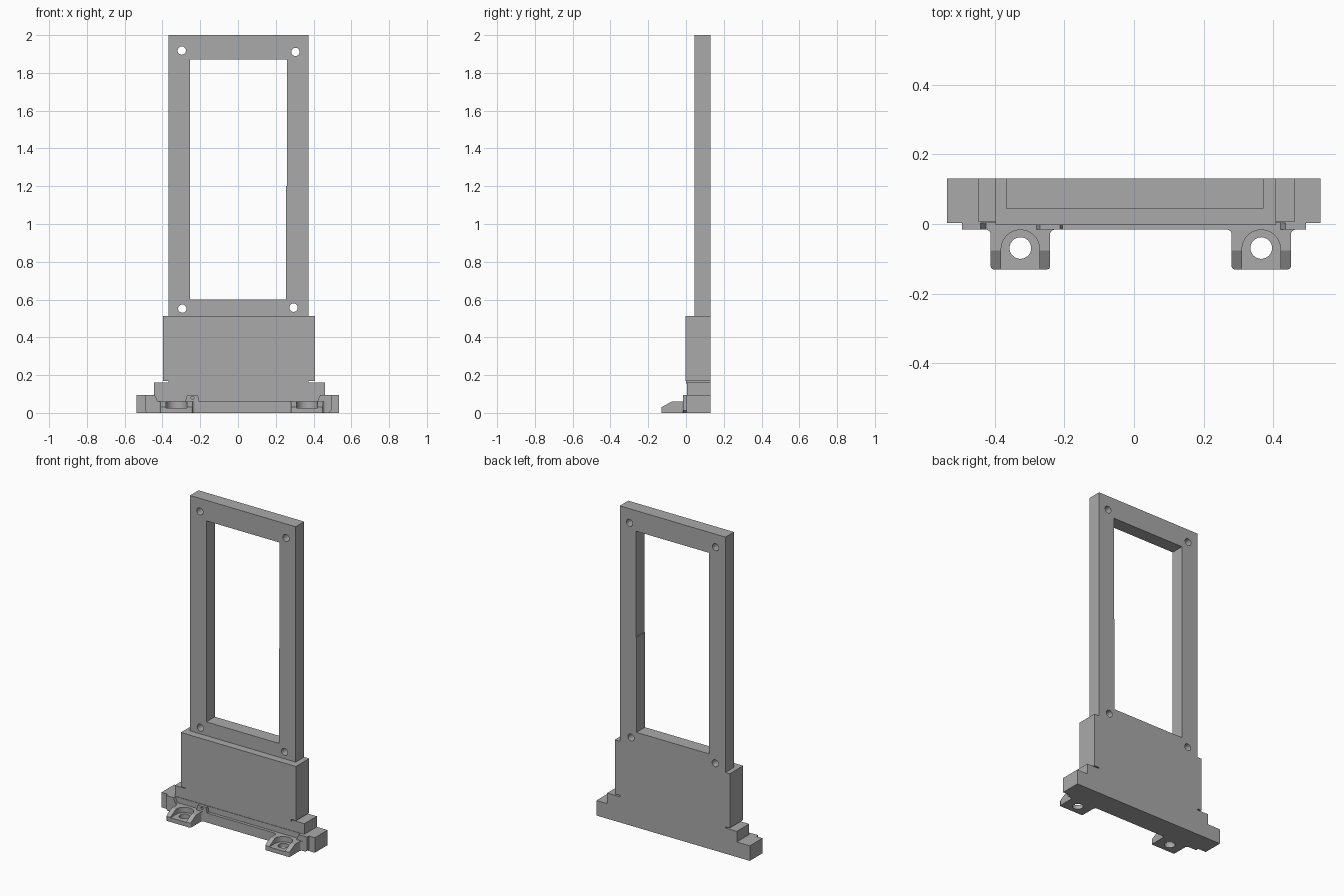
import bpy
import bmesh
from math import sin, cos, pi
from mathutils import Vector

cube = bpy.data.objects.get("Cube")
if cube:
    bpy.data.objects.remove(cube, do_unlink=True)

grey = bpy.data.materials.new("plain grey")
grey.use_nodes = True
grey.diffuse_color = (0.4, 0.4, 0.4, 1)
grey.node_tree.nodes["Principled BSDF"].inputs["Base Color"].default_value = grey.diffuse_color

# Where profile coordinates (u, v) and depth w go for each extrusion axis
PLACE = {
    "x": lambda u, v, w: (w, u, v),
    "y": lambda u, v, w: (u, w, v),
    "z": lambda u, v, w: (u, v, w),
}


def prism(name, points, axis, start, end):
    """Extrude a 2D profile along an axis."""
    bm = bmesh.new()
    face = bm.faces.new([bm.verts.new(PLACE[axis](u, v, start)) for u, v in points])
    moved = bmesh.ops.extrude_face_region(bm, geom=[face])["geom"]
    bmesh.ops.translate(bm, vec=Vector(PLACE[axis](0, 0, end - start)),
                        verts=[g for g in moved if isinstance(g, bmesh.types.BMVert)])
    bmesh.ops.recalc_face_normals(bm, faces=bm.faces)
    mesh = bpy.data.meshes.new(name)
    bm.to_mesh(mesh)
    bm.free()
    mesh.materials.append(grey)
    obj = bpy.data.objects.new(name, mesh)
    bpy.context.collection.objects.link(obj)
    return obj


def box(name, x0, x1, y0, y1, z0, z1):
    return prism(name, [(x0, y0), (x1, y0), (x1, y1), (x0, y1)], "z", z0, z1)


def arc(cx, cy, r, start, end, steps):
    return [(cx + r * cos(start + (end - start) * i / steps),
             cy + r * sin(start + (end - start) * i / steps)) for i in range(steps + 1)]


def circle(cx, cy, r, sides=32):
    return arc(cx, cy, r, 0, 2 * pi, sides)[:-1]


def cut(obj, cutters):
    """Subtract the cutters, bake the result and remove them."""
    for c in cutters:
        c.hide_render = True
        mod = obj.modifiers.new("cut", "BOOLEAN")
        mod.operation = "DIFFERENCE"
        mod.solver = "EXACT"
        mod.object = c
    graph = bpy.context.evaluated_depsgraph_get()
    baked = bpy.data.meshes.new_from_object(obj.evaluated_get(graph))
    obj.modifiers.clear()
    obj.data = baked
    for c in cutters:
        bpy.data.objects.remove(c, do_unlink=True)


BACK = 0.13

# Upright frame with its window and four screw holes
frame = box("upright_frame", -0.367, 0.372, 0.045, BACK, 0.5, 2.0)
window = [(-0.253, 0.6), (0.255, 0.6), (0.255, 1.2), (0.26, 1.2), (0.26, 1.87), (-0.253, 1.87)]
screws = [(-0.298, 1.918), (0.304, 1.911), (-0.295, 0.552), (0.294, 0.557)]
cut(frame, [prism("window_cutter", window, "y", -0.1, 0.3)]
    + [prism("screw_cutter", circle(x, z, 0.022), "y", -0.1, 0.3) for x, z in screws])

# Solid block, neck and stepped foot
box("lower_block", -0.397, 0.407, -0.003, BACK, 0.17, 0.513)
box("block_neck", -0.367, 0.372, 0.0, BACK, 0.155, 0.172)
box("foot_step", -0.446, 0.46, 0.006, BACK, 0.09, 0.162)
box("foot_base", -0.537, 0.535, 0.003, BACK, 0, 0.095)

# Front ledge: low in the middle, raised at the ends and at a small bump
ledge = [(-0.493, 0.012), (-0.481, 0), (0.482, 0), (0.494, 0.012), (0.494, 0.095),
         (0.435, 0.095), (0.42, 0.06), (-0.205, 0.06), (-0.212, 0.093), (-0.27, 0.093),
         (-0.28, 0.06), (-0.425, 0.06), (-0.44, 0.095), (-0.493, 0.095)]
front_ledge = prism("front_ledge", ledge, "y", -0.016, 0.01)
cut(front_ledge, [prism("pin_cutter", circle(-0.241, 0.08, 0.008, 16), "y", -0.1, -0.002)])


# Mounting tabs with sloped cheeks, arched recess and bolt hole
def mounting_tab(name, cx):
    half, tip, r = 0.085, -0.13, 0.014
    right = [(half + r, 0), (half + r, -0.016)]
    right += arc(half + r, -0.016 - r, r, pi / 2, pi, 5)
    right += arc(half - 0.008, tip + 0.008, 0.008, 0, -pi / 2, 4)
    outline = right + [(-x, y) for x, y in reversed(right)]
    tab = prism(name, [(cx + x, y) for x, y in outline], "z", 0, 0.06)
    arch = arc(cx, -0.072, 0.055, 0, pi, 24) + [(cx - 0.055, -0.2), (cx + 0.055, -0.2)]
    slope = [(-0.075, 0.0603), (-0.13, 0.03), (-0.2, -0.0085), (-0.2, 0.1), (-0.075, 0.1)]
    cut(tab, [
        prism("slope_cutter", slope, "x", cx - 0.2, cx + 0.2),
        prism("arch_cutter", arch, "z", 0.027, 0.2),
        prism("bolt_cutter", circle(cx, -0.069, 0.031), "z", -0.1, 0.3),
    ])
    return tab


mounting_tab("right_mounting_tab", -0.326)
mounting_tab("left_mounting_tab", 0.365)

# Smooth the round holes and keep the edges crisp
bpy.ops.object.select_all(action="DESELECT")
for obj in bpy.context.collection.objects:
    if obj.type == "MESH" and grey.name in obj.data.materials:
        obj.select_set(True)
        bpy.context.view_layer.objects.active = obj
bpy.ops.object.shade_smooth_by_angle(angle=0.5)
